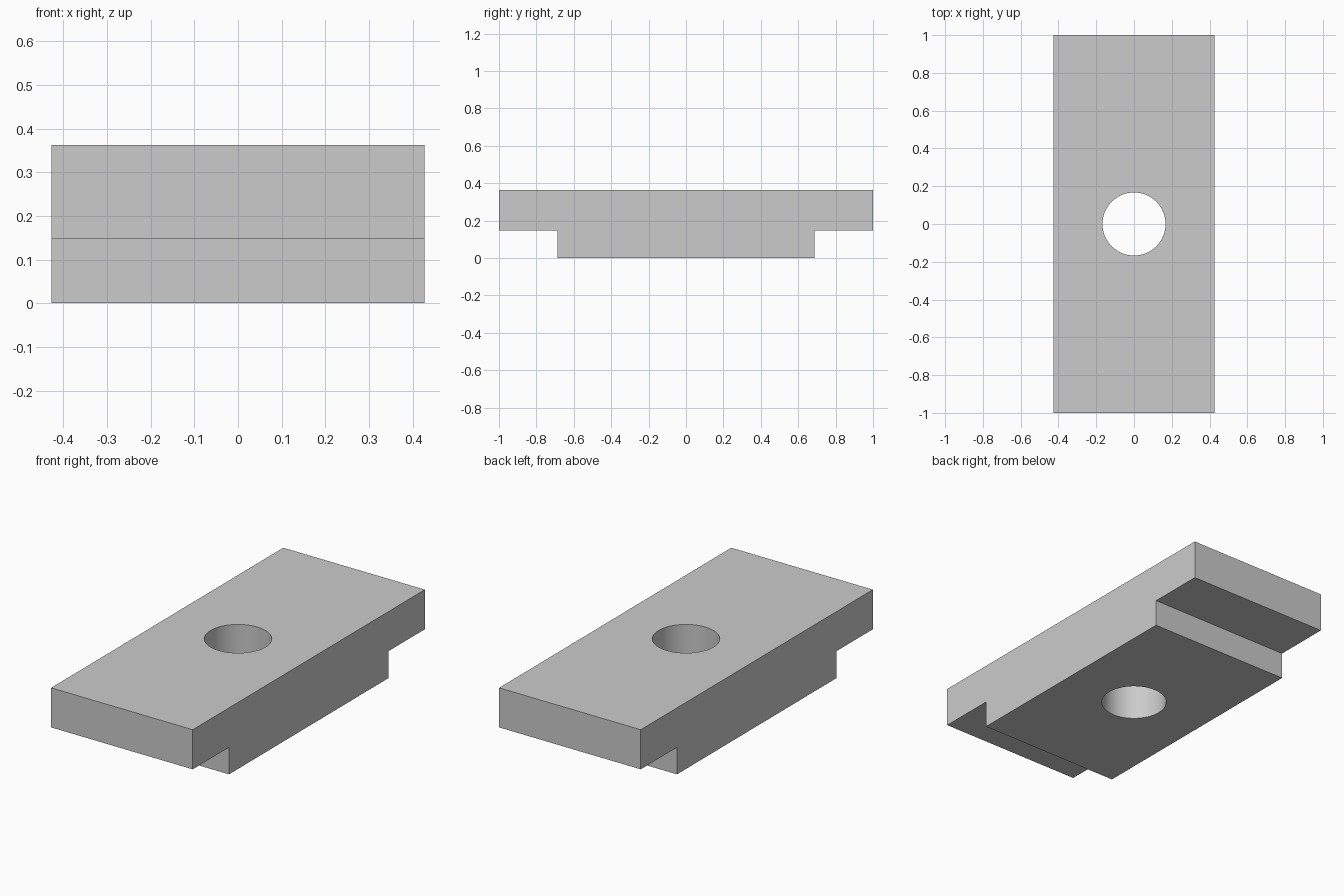
import bpy
import bmesh

HALF_X, HALF_Y, HEIGHT = 0.427, 1.0, 0.363
FOOT_Y, STEP_Z = 0.687, 0.147
HOLE_RADIUS = 0.167

cube = bpy.data.objects.get("Cube")
if cube:
    bpy.data.objects.remove(cube, do_unlink=True)

# Plain grey material
grey = bpy.data.materials.new("light grey")
grey.use_nodes = True
colour = (0.6, 0.6, 0.6, 1)
grey.diffuse_color = colour
grey.node_tree.nodes["Principled BSDF"].inputs["Base Color"].default_value = colour

# Stepped T profile, extruded across the width
half = [(FOOT_Y, 0), (FOOT_Y, STEP_Z), (HALF_Y, STEP_Z), (HALF_Y, HEIGHT)]
profile = half + [(-y, z) for y, z in reversed(half)]
bm = bmesh.new()
face = bm.faces.new([bm.verts.new((-HALF_X, y, z)) for y, z in profile])
extruded = bmesh.ops.extrude_face_region(bm, geom=[face])
verts = [v for v in extruded["geom"] if isinstance(v, bmesh.types.BMVert)]
bmesh.ops.translate(bm, verts=verts, vec=(2 * HALF_X, 0, 0))
bmesh.ops.recalc_face_normals(bm, faces=bm.faces)
mesh = bpy.data.meshes.new("stepped_block")
bm.to_mesh(mesh)
bm.free()
mesh.materials.append(grey)
block = bpy.data.objects.new("stepped_block", mesh)
bpy.context.collection.objects.link(block)

# Round through hole
bpy.ops.mesh.primitive_cylinder_add(vertices=64, radius=HOLE_RADIUS, depth=1,
                                    location=(0, 0, HEIGHT / 2))
cutter = bpy.context.object
cutter.name = "hole_cutter"
cutter.data.materials.append(grey)
hole = block.modifiers.new("hole", 'BOOLEAN')
hole.operation = 'DIFFERENCE'
hole.solver = 'EXACT'
hole.object = cutter

bpy.ops.object.select_all(action='DESELECT')
block.select_set(True)
bpy.context.view_layer.objects.active = block
bpy.ops.object.modifier_apply(modifier=hole.name)
bpy.data.objects.remove(cutter, do_unlink=True)
bpy.ops.object.shade_smooth_by_angle()
